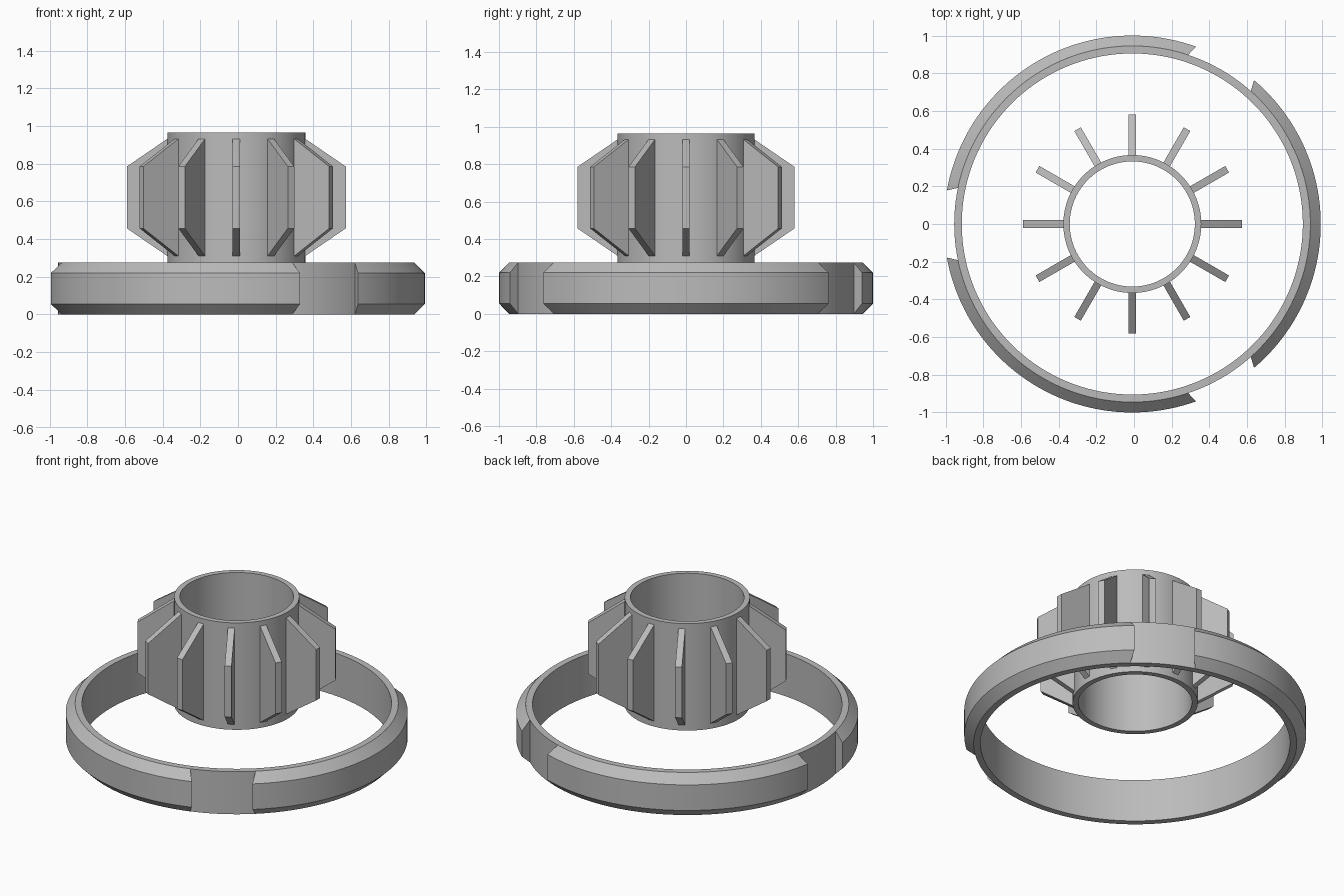
import bpy, bmesh, math
from math import cos, sin, pi

CX = -0.009          # axis shift that centres the whole model
SEG = 144

cube = bpy.data.objects.get("Cube")
if cube:
    bpy.data.objects.remove(cube, do_unlink=True)

grey = bpy.data.materials.new("plain grey")
grey.use_nodes = True
colour = (0.5, 0.5, 0.5, 1)
grey.diffuse_color = colour
for node in grey.node_tree.nodes:
    if node.type == 'BSDF_PRINCIPLED':
        node.inputs["Base Color"].default_value = colour


def finish(bm, name):
    bmesh.ops.recalc_face_normals(bm, faces=bm.faces)
    mesh = bpy.data.meshes.new(name)
    bm.to_mesh(mesh)
    bm.free()
    mesh.materials.append(grey)
    obj = bpy.data.objects.new(name, mesh)
    bpy.context.collection.objects.link(obj)
    obj.location.x = CX
    bpy.ops.object.select_all(action='DESELECT')
    obj.select_set(True)
    bpy.context.view_layer.objects.active = obj
    bpy.ops.object.shade_smooth_by_angle(angle=math.radians(25))
    return obj


def sweep(name, profile, steps, span):
    """Sweep a closed (radius, z) profile; span gives start and end angle per radius."""
    bm = bmesh.new()
    full = span is None
    rows = []
    for i in range(steps if full else steps + 1):
        row = []
        for r, z in profile:
            a0, a1 = (0, 2 * pi) if full else span(r)
            a = a0 + (a1 - a0) * i / steps
            row.append(bm.verts.new((r * cos(a), r * sin(a), z)))
        rows.append(row)
    n = len(profile)
    for i in range(steps):
        p, q = rows[i], rows[(i + 1) % len(rows)]
        for j in range(n):
            k = (j + 1) % n
            bm.faces.new((p[j], q[j], q[k], p[k]))
    if not full:
        bm.faces.new(rows[0])
        bm.faces.new(rows[-1])
    return finish(bm, name)


def tube(name, inner, outer, low, high):
    return sweep(name, [(inner, low), (outer, low), (outer, high), (inner, high)], SEG, None)


# Base ring and the open hub above it
tube("base_ring", 0.905, 0.945, 0, 0.275)
tube("hub_tube", 0.332, 0.366, 0.275, 0.965)

# Three chamfered pads around the ring, with undercut ends at the gaps
pad_profile = [(0.945, 0), (1, 0.055), (1, 0.22), (0.945, 0.275)]


def pad_span(centre):
    def span(r):
        half_gap = math.asin((0.178 + 0.25 * (1 - r)) / r)
        half = pi / 3 - half_gap
        return centre - half, centre + half
    return span


for i in range(3):
    sweep(f"rim_pad_{i + 1}", pad_profile, SEG // 3, pad_span(i * 2 * pi / 3))

# Twelve radial fins with sloped top and bottom
fin_profile = [(0.35, 0.3), (0.366, 0.31), (0.581, 0.457),
               (0.581, 0.785), (0.366, 0.932), (0.35, 0.942)]
for i in range(12):
    bm = bmesh.new()
    sides = [[bm.verts.new((r, y, z)) for r, z in fin_profile] for y in (-0.02, 0.02)]
    for side in sides:
        bm.faces.new(side)
    n = len(fin_profile)
    for j in range(n):
        k = (j + 1) % n
        bm.faces.new((sides[0][j], sides[0][k], sides[1][k], sides[1][j]))
    fin = finish(bm, f"hub_fin_{i + 1}")
    fin.rotation_euler.z = i * pi / 6
